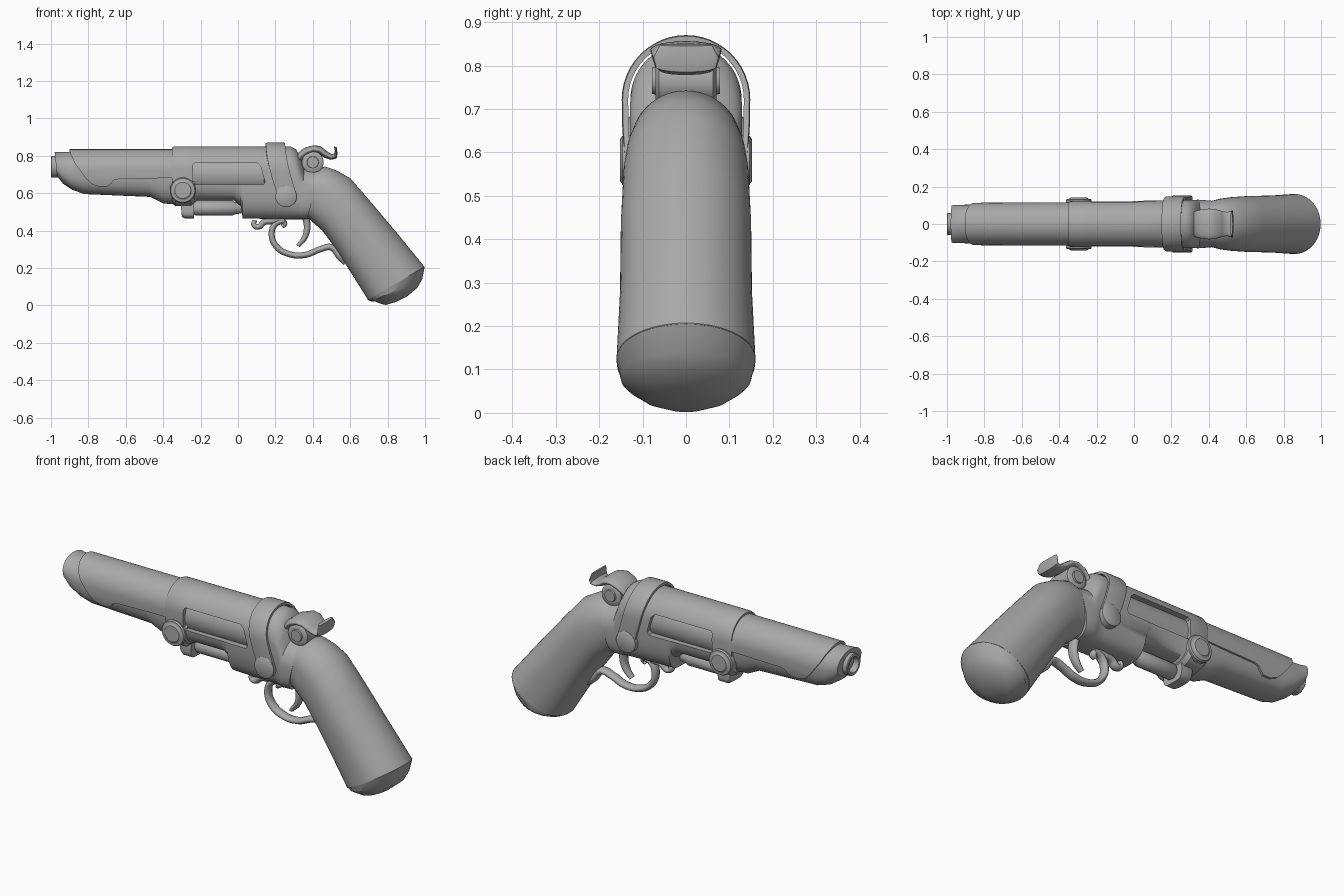
import bpy, bmesh, math
from mathutils import Vector

if "Cube" in bpy.data.objects:
    bpy.data.objects.remove(bpy.data.objects["Cube"])

metal = bpy.data.materials.new("grey_metal")
metal.diffuse_color = (0.4, 0.4, 0.4, 1)
metal.use_nodes = True
metal.node_tree.nodes["Principled BSDF"].inputs["Base Color"].default_value = metal.diffuse_color


def finish(ob, angle=35):
    if not ob.data.materials:
        ob.data.materials.append(metal)
    bpy.ops.object.select_all(action='DESELECT')
    ob.select_set(True)
    bpy.context.view_layer.objects.active = ob
    if angle:
        bpy.ops.object.shade_smooth_by_angle(angle=math.radians(angle))
    return ob


def mesh_object(name, bm, angle=35):
    bmesh.ops.recalc_face_normals(bm, faces=bm.faces[:])
    me = bpy.data.meshes.new(name)
    bm.to_mesh(me)
    bm.free()
    ob = bpy.data.objects.new(name, me)
    bpy.context.collection.objects.link(ob)
    return finish(ob, angle)


def loft(name, sections, n=2.6, steps=14, angle=35):
    """Skin rings given as (top x, top z, bottom x, bottom z, half width)."""
    bm = bmesh.new()
    rings = []
    for tx, tz, bx, bz, w in sections:
        t, b = Vector((tx, 0, tz)), Vector((bx, 0, bz))
        c = t.lerp(b, min(0.5, w / (b - t).length))
        ring = []
        for i in range(4 * steps):
            a = math.tau * i / (4 * steps)
            ca, sa = math.cos(a), math.sin(a)
            e = 1 if sa >= 0 else 2 / n
            y = math.copysign(abs(ca) ** e, ca) * w
            p = c + ((t if sa >= 0 else b) - c) * abs(sa) ** e
            ring.append(bm.verts.new((p.x, y, p.z)))
        rings.append(ring)
    for r, s in zip(rings, rings[1:]):
        for i in range(len(r)):
            j = (i + 1) % len(r)
            bm.faces.new((r[i], r[j], s[j], s[i]))
    bm.faces.new(rings[0])
    bm.faces.new(rings[-1])
    return mesh_object(name, bm, angle)


def lathe(name, profile, origin, axis='X', seg=32):
    """Revolve (along, radius) points about an x or y axis."""
    bm = bmesh.new()
    rings = []
    for h, r in profile:
        ring = []
        for i in range(seg):
            a = math.tau * i / seg
            u, v = r * math.cos(a), r * math.sin(a)
            p = (h, u, v) if axis == 'X' else (u, h, v)
            ring.append(bm.verts.new(Vector(origin) + Vector(p)))
        rings.append(ring)
    for r, s in zip(rings, rings[1:]):
        for i in range(seg):
            j = (i + 1) % seg
            bm.faces.new((r[i], r[j], s[j], s[i]))
    bm.faces.new(rings[0])
    bm.faces.new(rings[-1])
    return mesh_object(name, bm)


def prism(name, outline, y0, y1):
    bm = bmesh.new()
    a = [bm.verts.new((x, y0, z)) for x, z in outline]
    b = [bm.verts.new((x, y1, z)) for x, z in outline]
    bm.faces.new(a)
    bm.faces.new(b)
    for i in range(len(a)):
        j = (i + 1) % len(a)
        bm.faces.new((a[i], a[j], b[j], b[i]))
    return mesh_object(name, bm, 0)


def boolean(ob, cutter, operation):
    m = ob.modifiers.new("cut", 'BOOLEAN')
    m.object, m.operation, m.solver = cutter, operation, 'EXACT'
    bpy.context.view_layer.objects.active = ob
    # keep the cut ahead of the smoothing modifier, if any
    bpy.ops.object.modifier_move_to_index(modifier=m.name, index=0)
    bpy.ops.object.modifier_apply(modifier=m.name)
    bpy.data.objects.remove(cutter)
    finish(ob)


def wire(name, points, radius, wide=1.5):
    cu = bpy.data.curves.new(name, 'CURVE')
    cu.dimensions = '3D'
    cu.bevel_depth, cu.bevel_resolution, cu.resolution_u = radius, 3, 6
    cu.use_fill_caps = True
    sp = cu.splines.new('BEZIER')
    sp.bezier_points.add(len(points) - 1)
    for bp, (x, z, r) in zip(sp.bezier_points, points):
        bp.co, bp.radius = (x, 0, z), r
        bp.handle_left_type = bp.handle_right_type = 'AUTO'
    ob = bpy.data.objects.new(name, cu)
    ob.scale.y = wide
    bpy.context.collection.objects.link(ob)
    cu.materials.append(metal)
    return ob


# Barrel with a slanted nose, and the bored muzzle
loft("barrel", [(-.98, .82, -.967, .69, .10), (-.96, .82, -.935, .65, .102),
                (-.92, .82, -.885, .617, .103), (-.88, .82, -.82, .595, .104),
                (-.5, .82, -.47, .58, .104), (-.42, .82, -.40, .545, .106),
                (-.28, .82, -.28, .535, .106)])
lathe("muzzle", [(.06, .058), (.004, .058), (0, .054), (0, .042), (.012, .038), (.045, .036)],
      (-1, 0, .741))

# Upper shroud with a stepped lower edge
shroud = loft("barrel_shroud", [(-.96, .835, -.96, .58, .113), (-.5, .835, -.5, .57, .115),
                                (-.3, .835, -.3, .56, .116)])
boolean(shroud, prism("shroud_cutter", [
    (-.91, .9), (-.9, .82), (-.87, .755), (-.81, .675), (-.78, .648), (-.745, .635),
    (-.70, .635), (-.68, .65), (-.665, .668), (-.64, .675), (-.32, .682), (-.32, .9)],
    -.3, .3), 'INTERSECT')

# Frame with a window on each side showing the drum
frame = loft("frame", [(-.352, .845, -.352, .56, .117), (-.34, .85, -.34, .54, .122),
                       (-.24, .85, -.24, .54, .124), (-.22, .85, -.22, .56, .124),
                       (-.02, .85, -.02, .56, .125), (0, .85, .015, .53, .125),
                       (.015, .85, .025, .465, .125), (.28, .85, .26, .46, .128),
                       (.31, .835, .29, .46, .129), (.335, .79, .31, .46, .129),
                       (.355, .735, .33, .46, .13), (.44, .725, .37, .46, .125)], n=3.2)
window = [(-.24, .655), (-.23, .645), (.135, .645), (.145, .66), (.12, .745), (.10, .763),
          (-.23, .763), (-.24, .753)]
for s in (-1, 1):
    boolean(frame, prism("window_cutter", window, s * .08, s * .25), 'DIFFERENCE')
lathe("drum", [(-.25, .1), (-.24, .108), (.14, .108), (.15, .1)], (0, 0, .70))

# Grip and rounded butt
loft("grip", [(.36, .715, .30, .465, .11), (.465, .742, .38, .462, .126),
              (.53, .72, .41, .435, .137), (.60, .68, .45, .40, .144),
              (.70, .565, .525, .30, .15), (.86, .375, .61, .165, .152),
              (.998, .205, .695, .03, .16)], n=2.4)
loft("butt_cap", [(.998, .207, .693, .03, .16), (.985, .14, .71, .022, .15),
                  (.96, .095, .735, .02, .132), (.9, .045, .765, .008, .09),
                  (.85, .02, .79, .002, .04)], n=2.2, angle=25)

# Collar, lug, pivot discs and ejector rod
loft("pivot_collar", [(-.352, .69, -.352, .55, .118), (-.335, .70, -.335, .53, .13),
                      (-.25, .70, -.25, .53, .13), (-.23, .69, -.23, .55, .12)], n=3)
lathe("pivot_disc", [(-.142, .043), (-.136, .05), (-.134, .055), (-.134, .064), (-.127, .069),
                     (.127, .069), (.134, .064), (.134, .055), (.136, .05), (.142, .043)],
      (-.295, 0, .615), 'Y')
loft("rod_lug", [(-.31, .58, -.30, .475, .06), (-.295, .58, -.285, .465, .066),
                 (-.235, .58, -.235, .465, .066)], n=4)
lathe("ejector_rod", [(-.24, .03), (-.225, .04), (-.03, .04), (-.02, .034), (.02, .028)],
      (0, 0, .52))

# Strap wrapped over the frame, ending in a disc on each side
bm = bmesh.new()
path = [(-.143, .60), (-.147, .66)]
path += [(-.148 * math.cos(a), .722 + .148 * math.sin(a))
         for a in (math.pi * i / 24 for i in range(25))]
path += [(.147, .66), (.143, .60)]
prev = None
for y, z in path:
    drop = max(0, .87 - z) / .27
    x = .20 + .06 * drop ** 1.6
    k = .9  # inner surface scale
    row = [bm.verts.new((x + dx, y * q, .72 + (z - .72) * (q if z > .72 else 1)))
           for dx, q in ((-.052, k), (-.052, .985), (-.042, 1), (.042, 1), (.052, .985), (.052, k))]
    if prev:
        for i in range(6):
            j = (i + 1) % 6
            bm.faces.new((prev[i], prev[j], row[j], row[i]))
    else:
        bm.faces.new(row)
    prev = row
bm.faces.new(prev)
mesh_object("strap", bm)
lathe("strap_disc", [(-.152, .048), (-.146, .057), (.146, .057), (.152, .048)],
      (.257, 0, .582), 'Y')

# Hammer: cheeks, hub and curled spur
lathe("hammer_hub", [(-.078, .022), (-.078, .03), (-.07, .032), (-.07, .046), (-.062, .058),
                     (.062, .058), (.07, .046), (.07, .032), (.078, .03), (.078, .022)],
      (.40, 0, .765), 'Y')
loft("hammer_spur", [(.30, .775, .325, .755, .06), (.315, .81, .345, .78, .07),
                     (.35, .84, .37, .80, .078), (.40, .856, .40, .815, .082),
                     (.44, .852, .43, .81, .08), (.475, .825, .46, .79, .07),
                     (.50, .808, .495, .778, .064), (.515, .812, .527, .785, .07),
                     (.518, .828, .532, .81, .075), (.512, .85, .528, .845, .06)],
     n=2.2, angle=50)

# Trigger guard, front hook and trigger
wire("trigger_guard", [(.25, .455, 1), (.20, .435, 1), (.18, .38, 1), (.205, .315, 1),
                       (.27, .275, 1), (.36, .27, 1), (.44, .30, 1), (.50, .31, 1.1),
                       (.545, .26, 1.2), (.575, .225, .8)], .017)
wire("guard_hook", [(.09, .455, .8), (.085, .43, .9), (.11, .42, 1), (.14, .445, 1.1),
                    (.18, .45, 1.1), (.23, .455, 1), (.25, .435, .9), (.235, .42, .6)], .016)
wire("trigger", [(.36, .48, 1.3), (.37, .42, 1.2), (.355, .36, 1), (.32, .318, .7)], .016)
